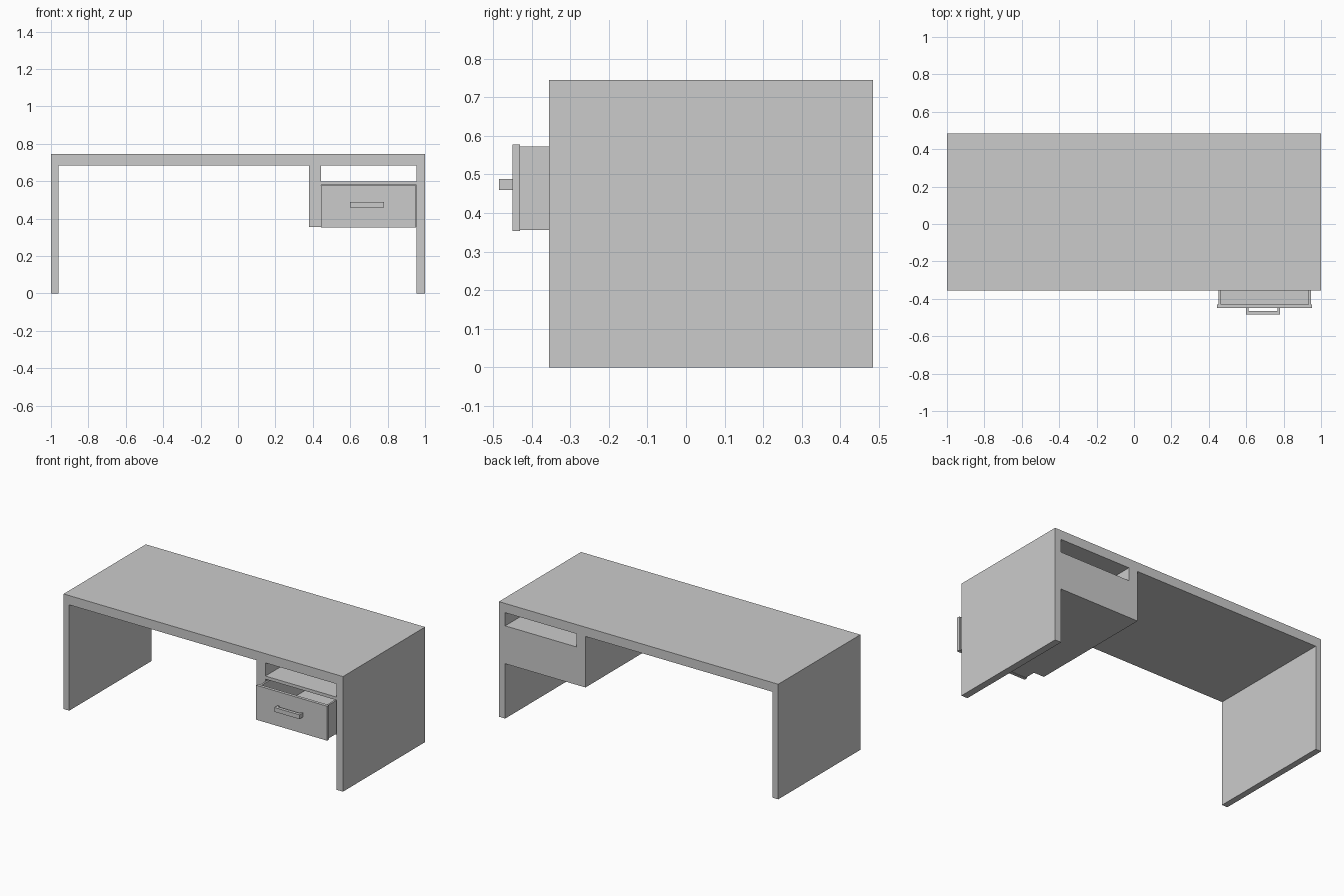
import bpy

if "Cube" in bpy.data.objects:
    bpy.data.objects.remove(bpy.data.objects["Cube"])

Y0, Y1 = -0.355, 0.485  # desk depth


def add_boxes(name, boxes):
    """One object made of boxes given as (x0, x1, y0, y1, z0, z1)."""
    verts, faces = [], []
    for x0, x1, y0, y1, z0, z1 in boxes:
        n = len(verts)
        verts += [(x, y, z) for z in (z0, z1)
                  for x, y in ((x0, y0), (x1, y0), (x1, y1), (x0, y1))]
        faces += [(n + 3, n + 2, n + 1, n), (n + 4, n + 5, n + 6, n + 7)]
        faces += [(n + i, n + (i + 1) % 4, n + 4 + (i + 1) % 4, n + 4 + i)
                  for i in range(4)]
    me = bpy.data.meshes.new(name)
    me.from_pydata(verts, [], faces)
    ob = bpy.data.objects.new(name, me)
    bpy.context.collection.objects.link(ob)
    return ob


def add_extrusion(name, profile, y0, y1):
    """Closed x-z outline (counter-clockwise from the front) swept along y."""
    n = len(profile)
    verts = [(x, y, z) for y in (y0, y1) for x, z in profile]
    faces = [tuple(range(n)), tuple(range(2 * n - 1, n - 1, -1))]
    faces += [((i + 1) % n, i, n + i, n + (i + 1) % n) for i in range(n)]
    me = bpy.data.meshes.new(name)
    me.from_pydata(verts, [], faces)
    ob = bpy.data.objects.new(name, me)
    bpy.context.collection.objects.link(ob)
    return ob


# desk top, side panels and hanging divider as one continuous outline
add_extrusion("desk_frame", [
    (-1, 0), (-0.96, 0), (-0.96, 0.685), (0.38, 0.685), (0.38, 0.355),
    (0.445, 0.355), (0.445, 0.685), (0.955, 0.685), (0.955, 0), (1, 0),
    (1, 0.745), (-1, 0.745)], Y0, Y1)

# drawer compartment: shelf above, floor below, closed back
add_boxes("compartment_shelf", [(0.445, 0.955, Y0, Y1, 0.58, 0.60)])
add_boxes("compartment_floor", [(0.445, 0.955, Y0, Y1, 0.355, 0.358)])
add_boxes("compartment_back", [(0.445, 0.955, Y1 - 0.02, Y1, 0.358, 0.58)])

# drawer pulled slightly open: floor, two sides, back
DX0, DX1, DY0, DY1, DZ0, DZ1 = 0.453, 0.945, -0.43, 0.37, 0.356, 0.572
T = 0.012
add_boxes("drawer_box", [
    (DX0, DX1, DY0, DY1, DZ0, DZ0 + T),
    (DX0, DX0 + T, DY0, DY1, DZ0 + T, DZ1),
    (DX1 - T, DX1, DY0, DY1, DZ0 + T, DZ1),
    (DX0 + T, DX1 - T, DY1 - T, DY1, DZ0 + T, DZ1)])
add_boxes("drawer_front", [(0.445, 0.953, -0.45, -0.43, 0.354, 0.577)])

# handle: bar on two short posts
add_boxes("drawer_handle", [
    (0.60, 0.78, -0.485, -0.465, 0.46, 0.488),
    (0.60, 0.612, -0.465, -0.45, 0.46, 0.488),
    (0.768, 0.78, -0.465, -0.45, 0.46, 0.488)])
